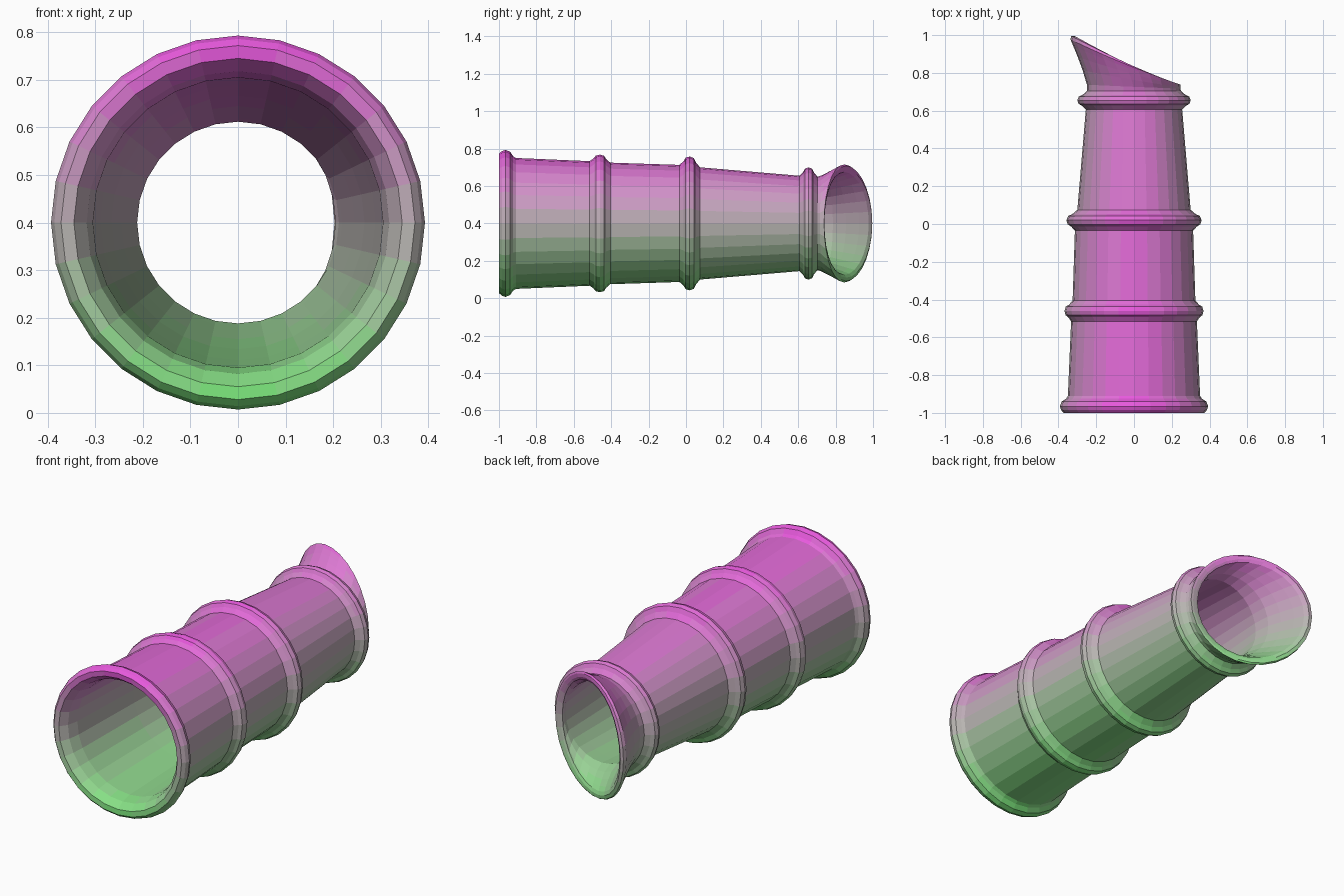
import bpy, bmesh
from math import sin, cos, pi

if "Cube" in bpy.data.objects:
    bpy.data.objects.remove(bpy.data.objects["Cube"])

SIDES = 28
AXIS_Z = 0.4
BANDS = 16


def circle(y, r):
    return [(r * cos(2 * pi * i / SIDES), y, AXIS_Z + r * sin(2 * pi * i / SIDES))
            for i in range(SIDES)]


def bead(y, r_before, r_peak, r_after, half=0.055):
    """Rounded raised band on the tube."""
    a, b = r_peak - r_before, r_peak - r_after
    return [(y - half, r_before), (y - half * 0.6, r_before + a * 0.45),
            (y - half * 0.4, r_before + a * 0.85), (y, r_peak),
            (y + half * 0.4, r_after + b * 0.85), (y + half * 0.6, r_after + b * 0.45),
            (y + half, r_after)]


def mouth_loop(t, inset=0.0, back=0.0):
    """Blend from the round neck to the slanted, flared lip."""
    loop = []
    for i in range(SIDES):
        a = 2 * pi * i / SIDES
        c, s = cos(a), sin(a)
        neck = (0.245 * c, 0.715, 0.25 * s)
        lip = (-0.05 + 0.295 * c, 0.868 - 0.128 * c - 0.022 * s * s * 0.5, 0.32 * s)
        flare = t ** 1.25
        x = neck[0] + (lip[0] - neck[0]) * flare - inset * c
        y = neck[1] + (lip[1] - neck[1]) * t - back * (1 - c) * 0.5
        z = neck[2] + (lip[2] - neck[2]) * t ** 0.9 - inset * s
        loop.append((x, y, AXIS_Z + z))
    return loop


# Outer wall: front rim, three raised bands, then the neck
outer = [(-0.998, 0.345), (-1.0, 0.372), (-0.985, 0.386), (-0.965, 0.393),
         (-0.94, 0.383), (-0.925, 0.36), (-0.91, 0.35)]
outer += bead(-0.46, 0.333, 0.368, 0.325)
outer += bead(0.02, 0.313, 0.358, 0.300)
outer += bead(0.655, 0.255, 0.300, 0.250, 0.048)
loops = [circle(y, r) for y, r in outer]

# Flared slanted mouth, outside then rounded lip and inside
loops += [mouth_loop(t) for t in (0.08, 0.35, 0.6, 0.8, 0.93)]
loops += [mouth_loop(1.0, 0.012), mouth_loop(1.0, 0.03), mouth_loop(0.95, 0.042, 0.005)]
loops += [mouth_loop(t, 0.04) for t in (0.75, 0.5, 0.25)]

# Inner wall back to the front opening
inner = [(0.70, 0.212), (0.62, 0.219), (0.3, 0.245), (0.02, 0.266),
         (-0.46, 0.289), (-0.9, 0.305), (-0.96, 0.318)]
loops += [circle(y, r) for y, r in inner]

bm = bmesh.new()
rows = [[bm.verts.new(p) for p in loop] for loop in loops]
for k, row in enumerate(rows):
    nxt = rows[(k + 1) % len(rows)]
    for i in range(SIDES):
        j = (i + 1) % SIDES
        bm.faces.new((row[i], row[j], nxt[j], nxt[i]))
bmesh.ops.recalc_face_normals(bm, faces=bm.faces[:])

# Colour bands from green at the bottom to magenta at the top
mesh = bpy.data.meshes.new("banded_tube")
low, high = (0.20, 0.78, 0.20), (0.80, 0.10, 0.72)
for k in range(BANDS):
    t = k / (BANDS - 1)
    mat = bpy.data.materials.new(f"gradient_{k}")
    mat.diffuse_color = (*[a + (b - a) * t for a, b in zip(low, high)], 1)
    mat.use_nodes = True
    mat.node_tree.nodes["Principled BSDF"].inputs["Base Color"].default_value = mat.diffuse_color
    mesh.materials.append(mat)
for f in bm.faces:
    z = f.calc_center_median().z
    f.material_index = max(0, min(BANDS - 1, int(z / 0.8 * BANDS)))
bm.to_mesh(mesh)
bm.free()

tube = bpy.data.objects.new("banded_tube", mesh)
bpy.context.collection.objects.link(tube)
